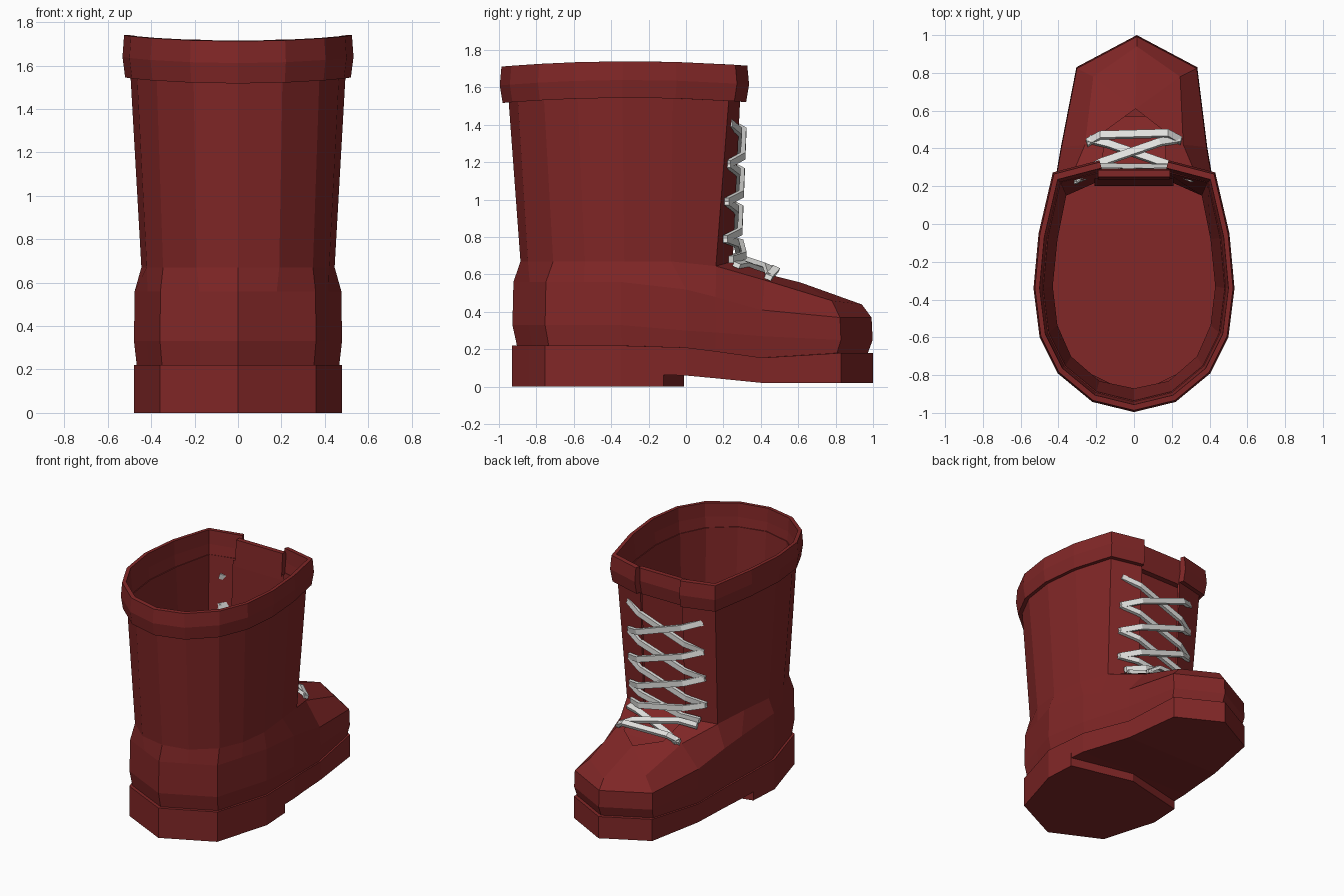
import bpy
import bmesh
from mathutils import Vector

cube = bpy.data.objects.get("Cube")
if cube:
    bpy.data.objects.remove(cube, do_unlink=True)


def make_material(name, colour):
    mat = bpy.data.materials.new(name)
    mat.use_nodes = True
    mat.diffuse_color = colour
    mat.node_tree.nodes["Principled BSDF"].inputs["Base Color"].default_value = colour
    return mat


RED = make_material("dark red leather", (0.22, 0.02, 0.02, 1))
WHITE = make_material("white lace", (0.76, 0.76, 0.74, 1))


def finish(name, bm, mat):
    """Weld, orient and turn a bmesh into a flat-shaded object."""
    bmesh.ops.remove_doubles(bm, verts=bm.verts[:], dist=0.0005)
    bmesh.ops.recalc_face_normals(bm, faces=bm.faces[:])
    mesh = bpy.data.meshes.new(name)
    bm.to_mesh(mesh)
    bm.free()
    mesh.materials.append(mat)
    obj = bpy.data.objects.new(name, mesh)
    bpy.context.collection.objects.link(obj)
    return obj


def loft(bm, rows, closed=False, wrap=False):
    """Quads between successive rows of points; wrap joins last row to first."""
    grid = [[bm.verts.new(p) for p in row] for row in rows]
    pairs = list(zip(grid, grid[1:]))
    if wrap:
        pairs.append((grid[-1], grid[0]))
    count = len(rows[0])
    for low, high in pairs:
        for i in range(count if closed else count - 1):
            j = (i + 1) % count
            bm.faces.new((low[i], low[j], high[j], high[i]))
    return grid


def mirror(points):
    return [Vector((-p[0], p[1], p[2])) for p in points]


def loop(half):
    """Full closed ring from a half running heel centre to toe centre."""
    half = [Vector(p) for p in half]
    return half + mirror(half[-2:0:-1])


def toe_skew(bm):
    """The toe leans slightly to one side."""
    for v in bm.verts:
        v.co.x += 0.015 * min(1, max(0, (v.co.y - 0.4) / 0.4))


def ring(heights, scale=1.0):
    return loop([(x * scale, y * scale, z) for (x, y), z in zip(outline, heights)])


def cap(bm, verts):
    """Fill a symmetric closed ring with strips across its width."""
    n = len(verts)
    for i in range(n // 2):
        face = [verts[i], verts[i + 1], verts[-i - 1], verts[-i % n]]
        bm.faces.new(list(dict.fromkeys(face)))


# Footprint and shaft outlines, half, heel centre to front
outline = [(0, -.93), (.18, -.843), (.36, -.755), (.42, -.55), (.48, -.35),
           (.46, 0), (.43, .16), (.387, .41), (.32, .83), (0, 1)]
shaft_low = [(0, -.885), (.19, -.845), (.345, -.71), (.42, -.54),
             (.445, -.33), (.42, -.08), (.37, .16), (.17, .25)]
shaft_top = [(0, -.95), (.205, -.9), (.375, -.76), (.465, -.58),
             (.495, -.34), (.47, -.07), (.4, .23), (.17, .29)]
welt = [.22] * 5 + [.21, .19, .155, .18, .18]

# Sole plate
bm = bmesh.new()
grid = loft(bm, [ring([.07] * 5 + [.06, .045, .02, .02, .02]),
                 ring(welt), ring(welt, .972)], closed=True)
cap(bm, grid[0])
toe_skew(bm)
finish("sole", bm, RED)

# Heel block
bm = bmesh.new()
plan = outline[:5] + [(.467, -.12), (0, -.01)]
grid = loft(bm, [loop([(x, y, z) for x, y in plan]) for z in (0, .1)], closed=True)
cap(bm, grid[0])
finish("heel", bm, RED)

# Foot: side wall, shoulder below the shaft, and vamp with a V throat
bm = bmesh.new()
base = [(x, y, .645 if i == 6 else .67) for i, (x, y) in enumerate(shaft_low)]
shoulder = base[:7] + [(.26, .42, .57), (.23, .78, .46), (0, .94, .44)]
throat = [base[7], (.16, .49, .588), (0, .61, .558), (0, .61, .558)]
loft(bm, [ring(welt, .972),
          ring([.33] * 5 + [.3, .29, .27, .25, .25], .998),
          ring([.56] * 5 + [.52, .48, .41, .37, .37], .992),
          loop(shoulder)], closed=True)
front = [[Vector(p) for p in row] for row in (shoulder[6:], throat)]
loft(bm, [row + mirror(row[-2::-1]) for row in front])
toe_skew(bm)
finish("foot_upper", bm, RED)


def open_row(half):
    """Row from one throat edge around the back to the other."""
    half = [Vector(p) for p in half]
    return mirror(half[:0:-1]) + half


# Shaft
bm = bmesh.new()
loft(bm, [open_row(base), open_row([(x, y, 1.55) for x, y in shaft_top])])
shaft = finish("shaft", bm, RED)
thick = shaft.modifiers.new("leather thickness", 'SOLIDIFY')
thick.thickness = 0.015
thick.offset = -1


# Cuff: closed band profile swept around the shaft, open at the throat
def cuff_row(scale, z):
    pts = [(x * scale, (y + .34) * scale - .34) for x, y in shaft_top]
    return open_row([(x, y, z - .06 * (y + .3) ** 2) for x, y in pts])


bm = bmesh.new()
profile = [(.98, 1.545), (1.05, 1.545), (1.075, 1.64), (1.06, 1.74),
           (1.01, 1.74), (1.0, 1.64)]
grid = loft(bm, [cuff_row(s, z) for s, z in profile], wrap=True)
for end in (0, -1):
    bm.faces.new([row[end] for row in grid])
finish("cuff", bm, RED)

# Tongue behind the throat, with its own short cuff
bm = bmesh.new()
side = [(.57, .5), (.45, .54), (.3, .6), (.2, .7), (.24, 1.55)]
loft(bm, [[(x, y, z) for x in (-.21, .21)] for y, z in side])
finish("tongue", bm, RED)

bm = bmesh.new()
side = [(.235, 1.51), (.28, 1.51), (.295, 1.61), (.285, 1.7), (.25, 1.7)]
grid = loft(bm, [[(x, y, z) for x in (-.19, .19)] for y, z in side], wrap=True)
for end in (0, 1):
    bm.faces.new([row[end] for row in grid])
finish("tongue_cuff", bm, RED)


# Laces: flat straps crossing between rows of eyelets
def lace(name, path, out):
    """Box-section strap along a path, with its thickness along out."""
    path = [Vector(p) for p in path]
    bm = bmesh.new()
    rows = []
    for i, p in enumerate(path):
        along = path[min(i + 1, len(path) - 1)] - path[max(i - 1, 0)]
        wide = along.cross(out).normalized() * 0.02
        deep = out * 0.013
        rows.append([p + wide + deep, p - wide + deep, p - wide - deep, p + wide - deep])
    grid = loft(bm, rows, closed=True)
    bm.faces.new(grid[0])
    bm.faces.new(grid[-1])
    finish(name, bm, WHITE)


def cross(name, low, high, edge, out):
    """Two straps forming an X; low and high are (half width, y, z)."""
    for sign, label in ((1, "a"), (-1, "b")):
        a = Vector((sign * low[0], low[1], low[2]))
        b = Vector((-sign * high[0], high[1], high[2]))
        lift = out * (edge + 0.012 * sign)
        lace(f"{name}_{label}", [a, a.lerp(b, .2) + lift, a.lerp(b, .5) + lift,
                                 a.lerp(b, .8) + lift, b], out)


eyelets = [(.31, .235 - (1.42 - z) * .04, z) for z in (1.41, 1.19, .99, .79)]
eyelets.append((.28, .24, .68))
forward = Vector((0, 1, 0))
for i, (high, low) in enumerate(zip(eyelets, eyelets[1:])):
    cross(f"shaft_lace_{i}", low, high, .065, forward)

# Laces over the vamp
slope = Vector((0, .4, .9)).normalized()
cross("vamp_lace", (.24, .45, .59), (.28, .27, .65), .035, slope)
lace("bottom_lace", [(-.25, .43, .585), (-.18, .47, .63), (.18, .48, .63),
                     (.25, .44, .585)], slope)
